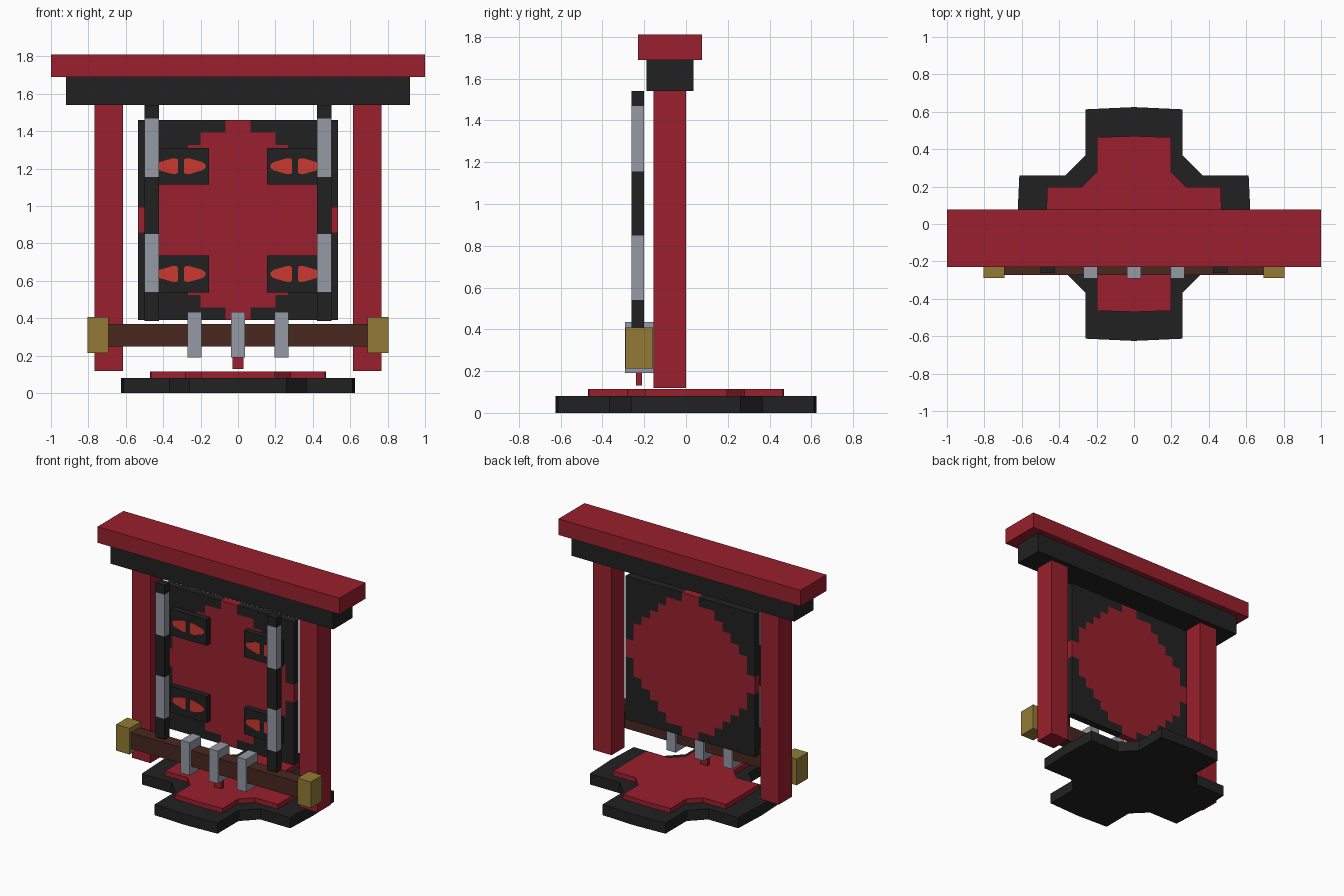
import bpy
import bmesh

cube = bpy.data.objects.get("Cube")
if cube:
    bpy.data.objects.remove(cube, do_unlink=True)


def material(name, r, g, b):
    m = bpy.data.materials.new(name)
    m.use_nodes = True
    m.diffuse_color = (r, g, b, 1)
    m.node_tree.nodes["Principled BSDF"].inputs["Base Color"].default_value = (r, g, b, 1)
    return m


RED = material("deep red", 0.32, 0.0145, 0.026)
BLACK = material("charcoal", 0.0155, 0.0155, 0.0155)
GREY = material("steel grey", 0.30, 0.32, 0.37)
GOLD = material("old gold", 0.29, 0.195, 0.036)
BROWN = material("dark wood", 0.068, 0.021, 0.0145)
FLAME = material("flame red", 0.60, 0.04, 0.03)


def finish(name, bm, *mats):
    bmesh.ops.recalc_face_normals(bm, faces=bm.faces)
    me = bpy.data.meshes.new(name)
    bm.to_mesh(me)
    bm.free()
    for m in mats:
        me.materials.append(m)
    ob = bpy.data.objects.new(name, me)
    bpy.context.collection.objects.link(ob)
    return ob


def box(name, mat, x0, x1, y0, y1, z0, z1):
    bm = bmesh.new()
    bmesh.ops.create_cube(bm, size=1)
    for v in bm.verts:
        v.co.x = x1 if v.co.x > 0 else x0
        v.co.y = y1 if v.co.y > 0 else y0
        v.co.z = z1 if v.co.z > 0 else z0
    return finish(name, bm, mat)


def pair(name, mat, x0, x1, *yz):
    box("left_" + name, mat, x0, x1, *yz)
    box("right_" + name, mat, -x1, -x0, *yz)


def prism(name, mat, points, offset):
    bm = bmesh.new()
    face = bm.faces.new([bm.verts.new(p) for p in points])
    ext = bmesh.ops.extrude_face_region(bm, geom=[face])["geom"]
    bmesh.ops.translate(bm, vec=offset, verts=[g for g in ext if isinstance(g, bmesh.types.BMVert)])
    return finish(name, bm, mat)


# Cross-shaped stepped base, built from one quarter of its outline
def cross(name, mat, tip, end, arm, notch, z0, z1):
    quarter = [(tip, 0), (end, arm), (notch, arm), (arm, notch), (arm, end)]
    pts = []
    for _ in range(4):
        pts += quarter
        quarter = [(-y, x) for x, y in quarter]
    prism(name, mat, [(x, y, z0) for x, y in pts], (0, 0, z1 - z0))


cross("base_slab", BLACK, 0.625, 0.613, 0.26, 0.366, 0.0, 0.08)
cross("base_step", RED, 0.47, 0.464, 0.197, 0.28, 0.08, 0.115)

# Gate frame
box("roof_beam", RED, -1, 1, -0.23, 0.077, 1.69, 1.81)
box("lintel", BLACK, -0.92, 0.92, -0.19, 0.036, 1.54, 1.69)
pair("post", RED, 0.615, 0.767, -0.155, 0, 0.118, 1.54)

# Square panel with a stepped disc, coloured cell by cell
CELL, MID = 1.07 / 16, 0.925
HALF_WIDTHS = [8, 7, 7, 6, 5, 4, 3, 1]      # disc half width per row from the middle
bm = bmesh.new()
bmesh.ops.create_grid(bm, x_segments=16, y_segments=16, size=0.535)
for f in bm.faces:
    c = f.calc_center_median()
    f.material_index = 1 if abs(c.x) < HALF_WIDTHS[int(abs(c.y) / CELL)] * CELL else 0
for v in bm.verts:
    v.co = (v.co.x, -0.078, MID + v.co.y)
panel = finish("disc_panel", bm, BLACK, RED)
solid = panel.modifiers.new("thickness", "SOLIDIFY")
solid.thickness = 0.055
solid.offset = 0

# Four plaques, each with a two-lobed flame mark
LOBE = [(0.016, 0.034), (0.025, 0.042), (0.045, 0.042), (0.08, 0.032), (0.115, 0.022), (0.13, 0.009)]
for zname, zc in (("upper", 1.213), ("lower", 0.637)):
    pair(zname + "_plaque", BLACK, 0.155, 0.455, -0.149, -0.1, zc - 0.098, zc + 0.098)
    for side, xc in (("left", 0.305), ("right", -0.305)):
        for lobe, s in (("a", 1), ("b", -1)):
            loop = LOBE + [(x, -z) for x, z in reversed(LOBE)]
            prism(f"{side}_{zname}_flame_{lobe}", FLAME,
                  [(xc + s * x, -0.148, zc + z) for x, z in loop], (0, -0.006, 0))

# Banded hanging poles
BANDS = [0.385, 0.54, 0.85, 1.155, 1.468, 1.54]
for i, (z0, z1) in enumerate(zip(BANDS, BANDS[1:])):
    pair(f"pole_band_{i + 1}", GREY if i % 2 else BLACK, 0.423, 0.5, -0.262, -0.202, z0, z1)

# Cross bar with end caps, clamps and a small tongue
box("cross_bar", BROWN, -0.7, 0.7, -0.273, -0.175, 0.25, 0.37)
pair("bar_cap", GOLD, 0.693, 0.805, -0.29, -0.157, 0.213, 0.408)
pair("bar_clamp", GREY, 0.195, 0.27, -0.291, -0.156, 0.19, 0.434)
box("middle_clamp", GREY, -0.037, 0.037, -0.291, -0.156, 0.19, 0.434)
box("clamp_tongue", RED, -0.03, 0.03, -0.239, -0.211, 0.13, 0.2)
